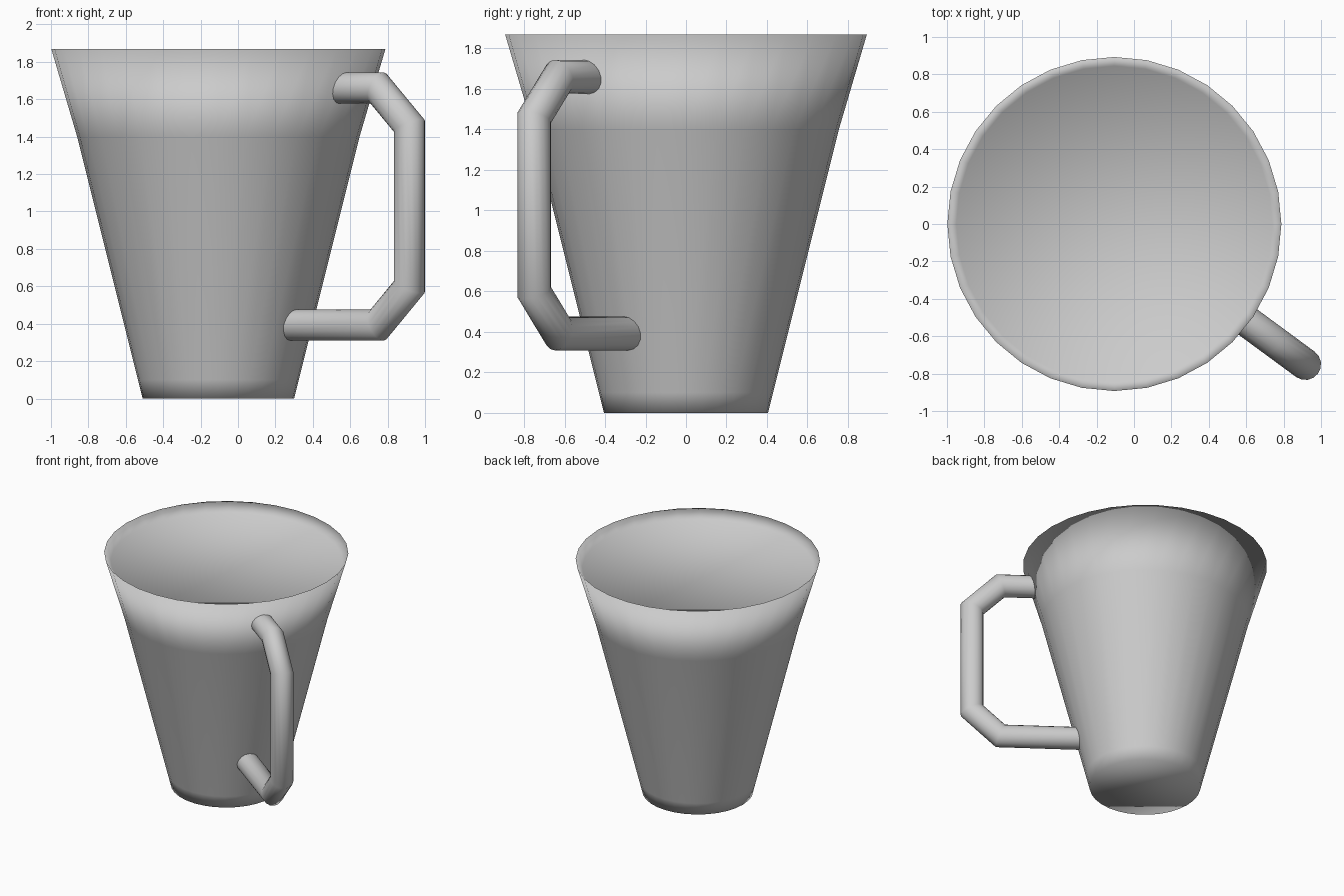
import bpy, bmesh
from math import sin, cos, pi, radians
from mathutils import Vector

if "Cube" in bpy.data.objects:
    bpy.data.objects.remove(bpy.data.objects["Cube"])

CX = -0.105                # cup axis
ANGLE = radians(-36.3)     # direction the handle points


def skin(name, rings, capped):
    """Bridge rings of points into a smooth surface."""
    bm = bmesh.new()
    loops = [[bm.verts.new(p) for p in ring] for ring in rings]
    n = len(loops[0])
    for a, b in zip(loops, loops[1:]):
        for i in range(n):
            j = (i + 1) % n
            bm.faces.new((a[i], b[i], b[j], a[j]) if not capped else (a[i], a[j], b[j], b[i]))
    if capped:
        bm.faces.new(loops[0])
        bm.faces.new(loops[-1])
    bmesh.ops.recalc_face_normals(bm, faces=bm.faces)
    for f in bm.faces:
        f.smooth = True
    me = bpy.data.meshes.new(name)
    bm.to_mesh(me)
    bm.free()
    ob = bpy.data.objects.new(name, me)
    ob.location.x = CX
    bpy.context.collection.objects.link(ob)
    return ob


# Cup: outer wall up to a sharp lip, then a short inner slope to a level surface
profile = [(0.405, 0), (0.43, 0.1), (0.755, 1.4), (0.893, 1.868), (0.845, 1.8)]
SIDES = 32
skin("cup", [[(r * cos(2 * pi * i / SIDES), r * sin(2 * pi * i / SIDES), z)
              for i in range(SIDES)] for r, z in profile], True)

# Handle: round tube with mitred bends, its ends cut parallel to the cup wall
path = [Vector(p) for p in [(0.815, 1.66), (1.059, 1.66), (1.267, 1.457),
                            (1.267, 0.597), (1.059, 0.393), (0.485, 0.393)]]
TUBE = 0.084
normals = []
for a, b in zip(path, path[1:]):
    d = (b - a).normalized()
    normals.append(Vector((-d.y, d.x)))
mitres = [Vector((0.3, 1))]
mitres += [(a + b) / (1 + a.dot(b)) for a, b in zip(normals, normals[1:])]
mitres.append(Vector((-0.25, -1)))

rings = []
for p, m in zip(path, mitres):
    ring = []
    for i in range(16):
        t = 2 * pi * i / 16
        q = p + m * TUBE * cos(t)
        ring.append((q.x, TUBE * sin(t), q.y))
    rings.append(ring)
handle = skin("handle", rings, False)
handle.rotation_euler.z = ANGLE
